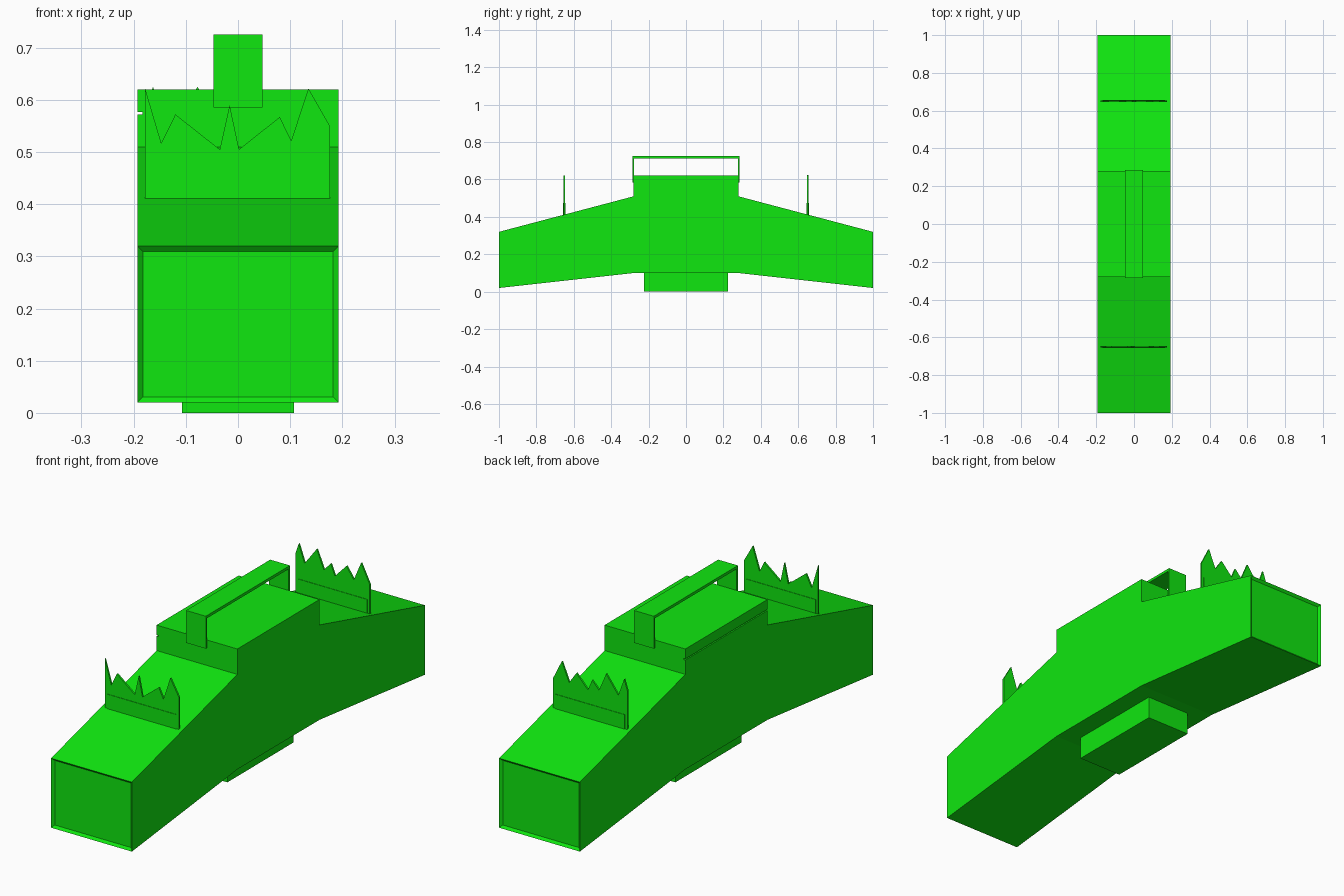
import bpy, bmesh
from mathutils import Vector

if "Cube" in bpy.data.objects:
    bpy.data.objects.remove(bpy.data.objects["Cube"])

green = bpy.data.materials.new("green")
green.diffuse_color = (0.005, 0.8, 0.005, 1)
green.use_nodes = True
green.node_tree.nodes["Principled BSDF"].inputs["Base Color"].default_value = green.diffuse_color


def finish(name, bm):
    bmesh.ops.recalc_face_normals(bm, faces=bm.faces)
    mesh = bpy.data.meshes.new(name)
    bm.to_mesh(mesh)
    bm.free()
    mesh.materials.append(green)
    obj = bpy.data.objects.new(name, mesh)
    bpy.context.collection.objects.link(obj)
    return obj


def prism(points, offset):
    """Extrude a closed outline of 3D points along an offset."""
    bm = bmesh.new()
    face = bm.faces.new([bm.verts.new(p) for p in points])
    new = bmesh.ops.extrude_face_region(bm, geom=[face])["geom"]
    verts = [v for v in new if isinstance(v, bmesh.types.BMVert)]
    bmesh.ops.translate(bm, verts=verts, vec=Vector(offset))
    bmesh.ops.recalc_face_normals(bm, faces=bm.faces)
    return bm


def box(name, x0, x1, y0, y1, z0, z1):
    outline = [(x0, y0, z0), (x1, y0, z0), (x1, y1, z0), (x0, y1, z0)]
    return finish(name, prism(outline, (0, 0, z1 - z0)))


W = 0.193

# Arched main body with shallow recessed panels on both ends
half = [(0.28, 0.10), (1, 0.02), (1, 0.32), (0.28, 0.51)]
profile = half + [(-y, z) for y, z in reversed(half)]
bm = prism([(-W, y, z) for y, z in profile], (2 * W, 0, 0))
bm.faces.ensure_lookup_table()
ends = [f for f in bm.faces if abs(f.normal.y) > 0.99]
bmesh.ops.inset_individual(bm, faces=ends, thickness=0.015, depth=-0.01)
finish("body", bm)

# Raised centre block, with a thin slot along its left side
box("centre_block", -0.183, W, -0.28, 0.28, 0.50, 0.62)
box("side_lower_strip", -W, -0.183, -0.28, 0.28, 0.50, 0.572)
box("side_upper_strip", -W, -0.183, -0.28, 0.28, 0.577, 0.62)

# Foot under the arch
box("foot", -0.107, 0.107, -0.225, 0.225, 0, 0.11)

# Thin strap handle
strap = [(-0.287, 0.585), (-0.287, 0.725), (0.287, 0.725), (0.287, 0.585),
         (0.279, 0.585), (0.279, 0.713), (-0.279, 0.713), (-0.279, 0.585)]
finish("handle", prism([(-0.047, y, z) for y, z in strap], (0.094, 0, 0)))

# Jagged plates standing on the slopes, each with a low panel
front_teeth = [(-0.178, 0.622), (-0.147, 0.517), (-0.12, 0.572), (-0.035, 0.505),
               (-0.016, 0.59), (0.002, 0.505), (0.08, 0.567), (0.102, 0.522),
               (0.135, 0.622), (0.176, 0.55)]
rear_teeth = [(-0.178, 0.58), (-0.163, 0.625), (-0.135, 0.548), (-0.077, 0.625),
              (-0.043, 0.545), (-0.01, 0.58), (0.01, 0.532), (0.065, 0.59),
              (0.10, 0.54), (0.135, 0.622), (0.176, 0.54)]
for side, teeth, label in ((-1, front_teeth, "front"), (1, rear_teeth, "rear")):
    y = side * 0.651
    outline = [(0.176, 0.40), (-0.178, 0.40)] + teeth
    finish(label + "_jagged_plate",
           prism([(x, y - 0.004, z) for x, z in outline], (0, 0.008, 0)))
    box(label + "_plate_panel", -0.167, 0.165, y - 0.006, y + 0.006, 0.40, 0.473)
